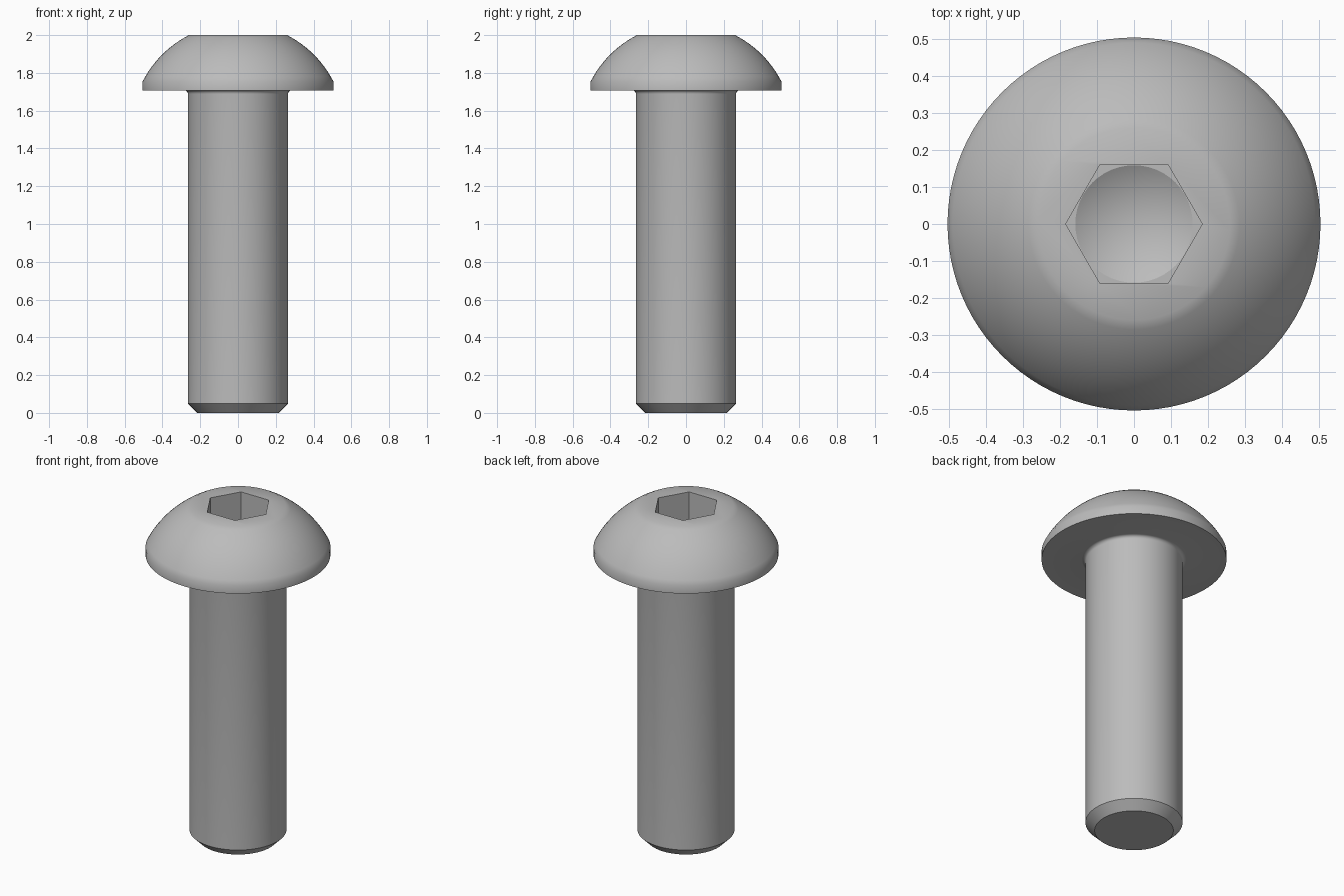
import bpy, bmesh, math
from math import sin, cos, radians

if "Cube" in bpy.data.objects:
    bpy.data.objects.remove(bpy.data.objects["Cube"], do_unlink=True)

steel = bpy.data.materials.new("grey steel")
steel.use_nodes = True
GREY = (0.5, 0.5, 0.5, 1)
steel.diffuse_color = GREY
steel.node_tree.nodes["Principled BSDF"].inputs["Base Color"].default_value = GREY


def lathe(name, profile, sides, turn=0.0):
    """Closed solid turned around z from (radius, height) points, bottom to top."""
    bm = bmesh.new()
    rings = []
    for r, z in profile:
        if r == 0:
            rings.append([bm.verts.new((0, 0, z))] * sides)
        else:
            angles = [turn + math.tau * i / sides for i in range(sides)]
            rings.append([bm.verts.new((r * cos(a), r * sin(a), z)) for a in angles])
    for low, high in zip(rings, rings[1:]):
        for i in range(sides):
            j = (i + 1) % sides
            bm.faces.new(dict.fromkeys((low[i], low[j], high[j], high[i])))
    for ring in (rings[0], rings[-1]):
        if ring[0] is not ring[1]:
            bm.faces.new(ring)
    bmesh.ops.recalc_face_normals(bm, faces=bm.faces)
    mesh = bpy.data.meshes.new(name)
    bm.to_mesh(mesh)
    bm.free()
    mesh.materials.append(steel)
    obj = bpy.data.objects.new(name, mesh)
    bpy.context.collection.objects.link(obj)
    return obj


# Shank with end chamfer, fillet below the head, rim and dome
shank_r, head_z, fillet = 0.265, 1.708, 0.02
profile = [(0.215, 0), (shank_r, 0.05)]
for i in range(6):
    a = radians(18 * i)
    profile.append((shank_r + fillet * (1 - cos(a)), head_z - fillet * (1 - sin(a))))
profile.append((0.505, head_z))
dome_z, dome_r = 1.495, 0.568
start, end = math.acos(0.505 / dome_r), math.acos(0.26 / dome_r)
for i in range(13):
    a = start + (end - start) * i / 12
    profile.append((dome_r * cos(a), dome_z + dome_r * sin(a)))
profile[-1] = (0.26, 2.0)
bolt = lathe("button_head_bolt", profile, 96)

# Hexagonal socket with a drilled cone at its floor
floor_z = 1.834
cutters = [
    lathe("socket_cutter", [(0.185, floor_z), (0.185, 2.1)], 6),
    lathe("drill_cutter", [(0, floor_z - 0.092), (0.159, floor_z), (0.159, 1.93)], 48),
]
bpy.context.view_layer.objects.active = bolt
bolt.select_set(True)
for cutter in cutters:
    cutter.hide_render = True
    mod = bolt.modifiers.new("cut", "BOOLEAN")
    mod.operation = "DIFFERENCE"
    mod.solver = "EXACT"
    mod.object = cutter
    bpy.ops.object.modifier_apply(modifier=mod.name)
    bpy.data.objects.remove(cutter, do_unlink=True)

bpy.ops.object.shade_smooth_by_angle(angle=radians(29))
